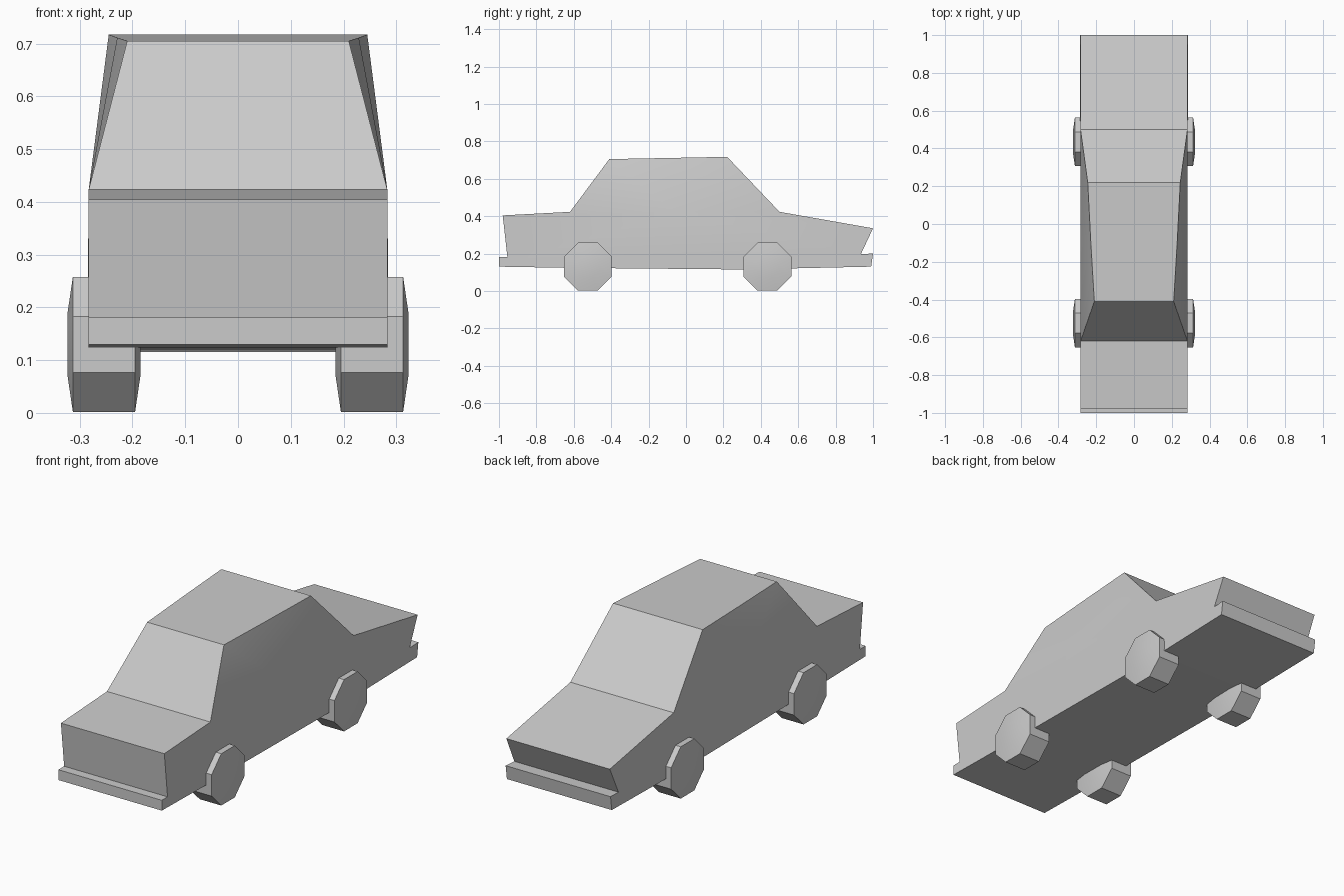
import bpy, bmesh, math
from mathutils import Vector

cube = bpy.data.objects.get("Cube")
if cube:
    bpy.data.objects.remove(cube, do_unlink=True)

# Single grey paint
paint = bpy.data.materials.new("plain_grey")
paint.use_nodes = True
grey = (0.6, 0.6, 0.6, 1)
paint.diffuse_color = grey
paint.node_tree.nodes["Principled BSDF"].inputs["Base Color"].default_value = grey


def finish(name, bm):
    """Turn a bmesh into a softly shaded object with sharp edges kept."""
    bmesh.ops.recalc_face_normals(bm, faces=bm.faces)
    mesh = bpy.data.meshes.new(name)
    bm.to_mesh(mesh)
    bm.free()
    mesh.materials.append(paint)
    obj = bpy.data.objects.new(name, mesh)
    bpy.context.collection.objects.link(obj)
    bpy.ops.object.select_all(action="DESELECT")
    obj.select_set(True)
    bpy.context.view_layer.objects.active = obj
    bpy.ops.object.shade_smooth_by_angle(angle=math.radians(15))
    return obj


# Body outline as (y, z, half width); lower shell runs round from belt to belt
W = 0.283
lower = [(-0.62, 0.423, W), (-0.98, 0.404, W), (-0.955, 0.181, W), (-1.0, 0.181, W),
         (-1.0, 0.13, W), (-0.65, 0.124, W), (0.3, 0.115, W), (0.99, 0.13, 0.287),
         (1.0, 0.2, 0.287), (0.935, 0.197, 0.285), (1.0, 0.335, W), (0.5, 0.423, W)]
belt_mid = (-0.06, 0.423, W)
roof = [(0.22, 0.717, 0.245), (-0.09, 0.711, 0.229), (-0.41, 0.705, 0.21)]

bm = bmesh.new()
sides = []
for s in (-1, 1):
    make = lambda p: bm.verts.new((s * p[2], p[0], p[1]))
    low, mid, top = [make(p) for p in lower], make(belt_mid), [make(p) for p in roof]
    bm.faces.new(low + [mid])                        # lower side panel
    bm.faces.new((low[-1], top[0], top[1], mid))     # cabin side, +y half
    bm.faces.new((mid, top[1], top[2], low[0]))      # cabin side, -y half
    sides.append(low + top)

# Bonnet, screens, roof, bumpers and floor bridge the two sides
a, b = sides
for i in range(len(a)):
    j = (i + 1) % len(a)
    bm.faces.new((a[i], a[j], b[j], b[i]))
finish("car_body", bm)


# Eight-sided wheels with slightly domed caps
def wheel(name, x, y, z=0.13):
    bm = bmesh.new()
    rings = []
    for dx, apothem in ((-0.069, 0.06), (-0.059, 0.128), (0.059, 0.128), (0.069, 0.06)):
        r = apothem / math.cos(math.pi / 8)
        angles = [math.pi / 8 + k * math.pi / 4 for k in range(8)]
        rings.append([bm.verts.new(Vector((x + dx, y + r * math.cos(t), z + r * math.sin(t))))
                      for t in angles])
    for p, q in zip(rings, rings[1:]):
        for k in range(8):
            n = (k + 1) % 8
            bm.faces.new((p[k], p[n], q[n], q[k]))
    bm.faces.new(rings[0])
    bm.faces.new(rings[-1])
    finish(name, bm)


for end, y in (("front", -0.525), ("rear", 0.435)):
    for side, x in (("left", 0.254), ("right", -0.254)):
        wheel(f"{end}_{side}_wheel", x, y)
